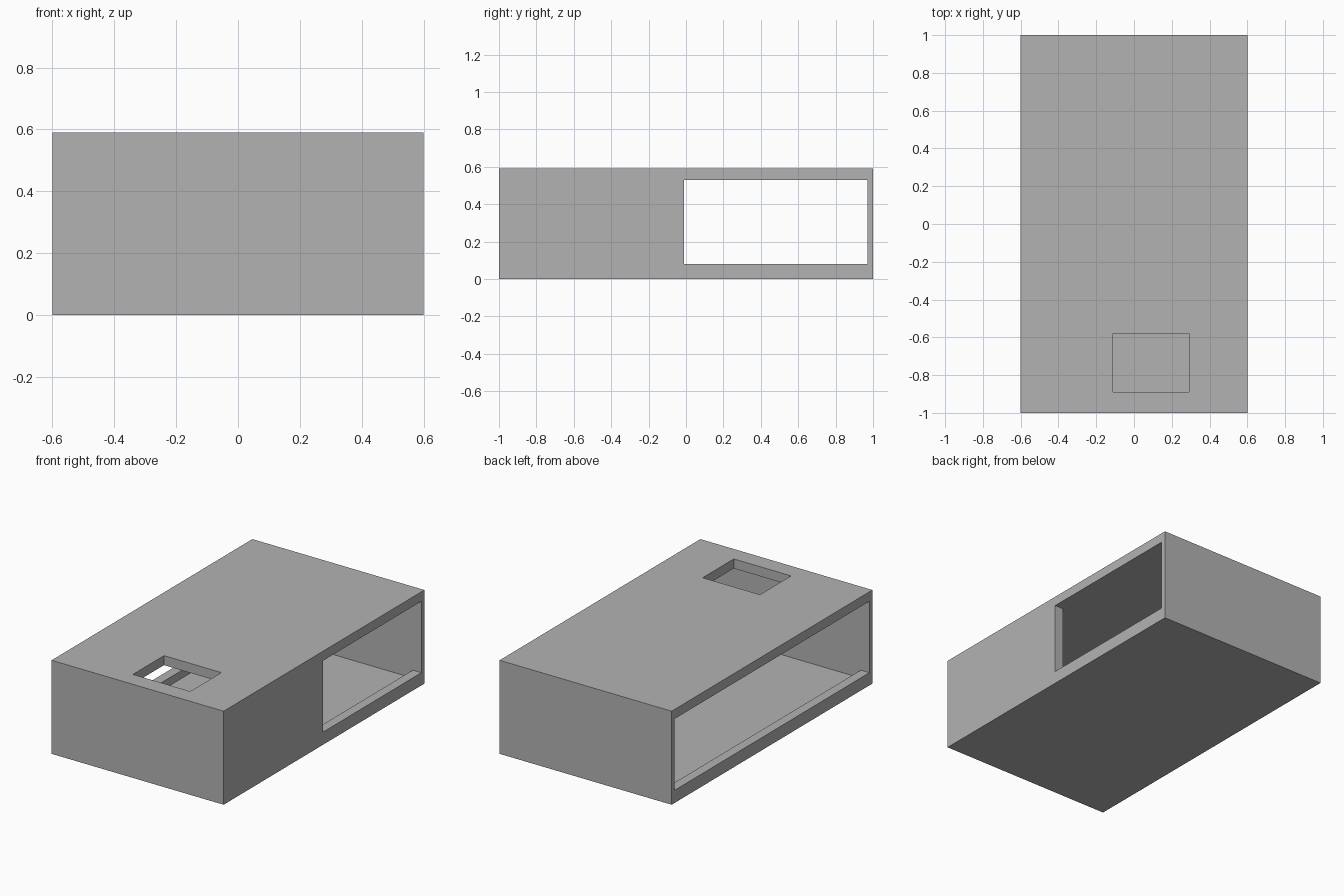
import bpy
from mathutils import Vector

cube = bpy.data.objects.get("Cube")
if cube:
    bpy.data.objects.remove(cube, do_unlink=True)

# Plain grey used for the whole shell
grey = bpy.data.materials.new("matte_grey")
grey.use_nodes = True
colour = (0.45, 0.45, 0.45, 1)
grey.diffuse_color = colour
grey.node_tree.nodes["Principled BSDF"].inputs["Base Color"].default_value = colour


def box(name, low, high):
    """Add a box spanning two opposite corners."""
    low, high = Vector(low), Vector(high)
    bpy.ops.mesh.primitive_cube_add(size=1, location=(low + high) / 2)
    obj = bpy.context.object
    obj.name = name
    obj.scale = high - low
    bpy.ops.object.transform_apply(location=True, rotation=False, scale=True)
    obj.data.materials.append(grey)
    return obj


def cut(target, name, low, high):
    """Subtract a box from the target and discard the cutter."""
    cutter = box(name, low, high)
    cutter.hide_render = True
    mod = target.modifiers.new(name, 'BOOLEAN')
    mod.operation = 'DIFFERENCE'
    mod.solver = 'EXACT'
    mod.object = cutter
    bpy.context.view_layer.objects.active = target
    bpy.ops.object.modifier_apply(modifier=mod.name)
    bpy.data.objects.remove(cutter, do_unlink=True)


half_x, half_y, height = 0.6, 1.0, 0.59
side, end, floor, ceiling, sill = 0.06, 0.03, 0.03, 0.53, 0.08
in_x, in_y = half_x - side, half_y - end

# Outer shell, hollowed out
shell = box("box_shell", (-half_x, -half_y, 0), (half_x, half_y, height))
cut(shell, "cavity", (-in_x, -in_y, floor), (in_x, in_y, ceiling))

# Half-length opening on one long side, full-length opening on the other
cut(shell, "short_side_opening", (0.3, -0.01, sill), (0.7, in_y, ceiling))
cut(shell, "long_side_opening", (-0.7, -in_y, sill), (-0.3, in_y, ceiling))

# Hatch through the roof
cut(shell, "roof_hatch", (-0.11, -0.89, 0.4), (0.29, -0.58, 0.7))
